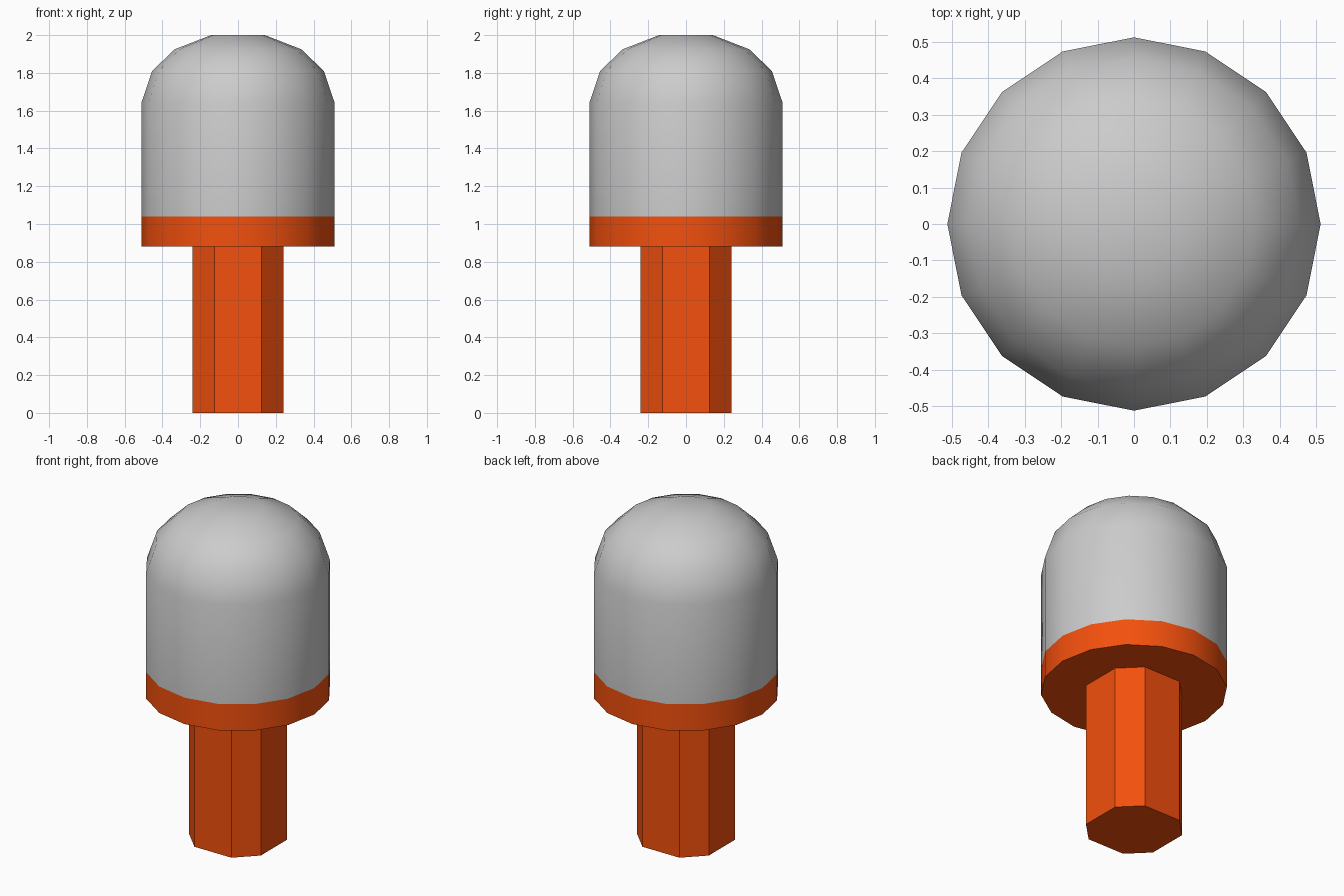
import bpy, bmesh
from math import cos, sin, pi, radians

if "Cube" in bpy.data.objects:
    bpy.data.objects.remove(bpy.data.objects["Cube"])

orange = bpy.data.materials.new("orange")
orange.diffuse_color = (0.9, 0.08, 0.004, 1)
orange.use_nodes = True
orange.node_tree.nodes["Principled BSDF"].inputs["Base Color"].default_value = orange.diffuse_color


def ring(n, r):
    return [(r * cos(2 * pi * i / n), r * sin(2 * pi * i / n)) for i in range(n)]


def loft(name, sections, cap_bottom, cap_top, mat=None, smooth=True):
    """Skin a stack of (outline, z) sections."""
    bm = bmesh.new()
    rows = [[bm.verts.new((x, y, z)) for x, y in pts] for pts, z in sections]
    n = len(rows[0])
    for a, b in zip(rows, rows[1:]):
        for i in range(n):
            j = (i + 1) % n
            bm.faces.new((a[i], a[j], b[j], b[i]))
    if cap_bottom:
        bm.faces.new(rows[0][::-1])
    if cap_top:
        bm.faces.new(rows[-1])
    me = bpy.data.meshes.new(name)
    bm.to_mesh(me)
    bm.free()
    ob = bpy.data.objects.new(name, me)
    bpy.context.collection.objects.link(ob)
    if mat:
        me.materials.append(mat)
    if smooth:
        bpy.ops.object.select_all(action='DESELECT')
        ob.select_set(True)
        bpy.context.view_layer.objects.active = ob
        bpy.ops.object.shade_smooth_by_angle(angle=radians(40))
    return ob


# Domed grey cap
dome = [(0.512, 1.04), (0.512, 1.64), (0.455, 1.81), (0.335, 1.925), (0.142, 2.0)]
loft("dome_cap", [(ring(16, r), z) for r, z in dome], False, True)

# Orange collar under the cap
loft("collar", [(ring(16, 0.512), z) for z in (0.88, 1.04)], True, False, orange)

# Eight-sided stem: a square with chamfered corners
w, c = 0.24, 0.124
stem = [(w, -c), (w, c), (c, w), (-c, w), (-w, c), (-w, -c), (-c, -w), (c, -w)]
loft("stem", [(stem, z) for z in (0, 0.88)], True, False, orange, smooth=False)
